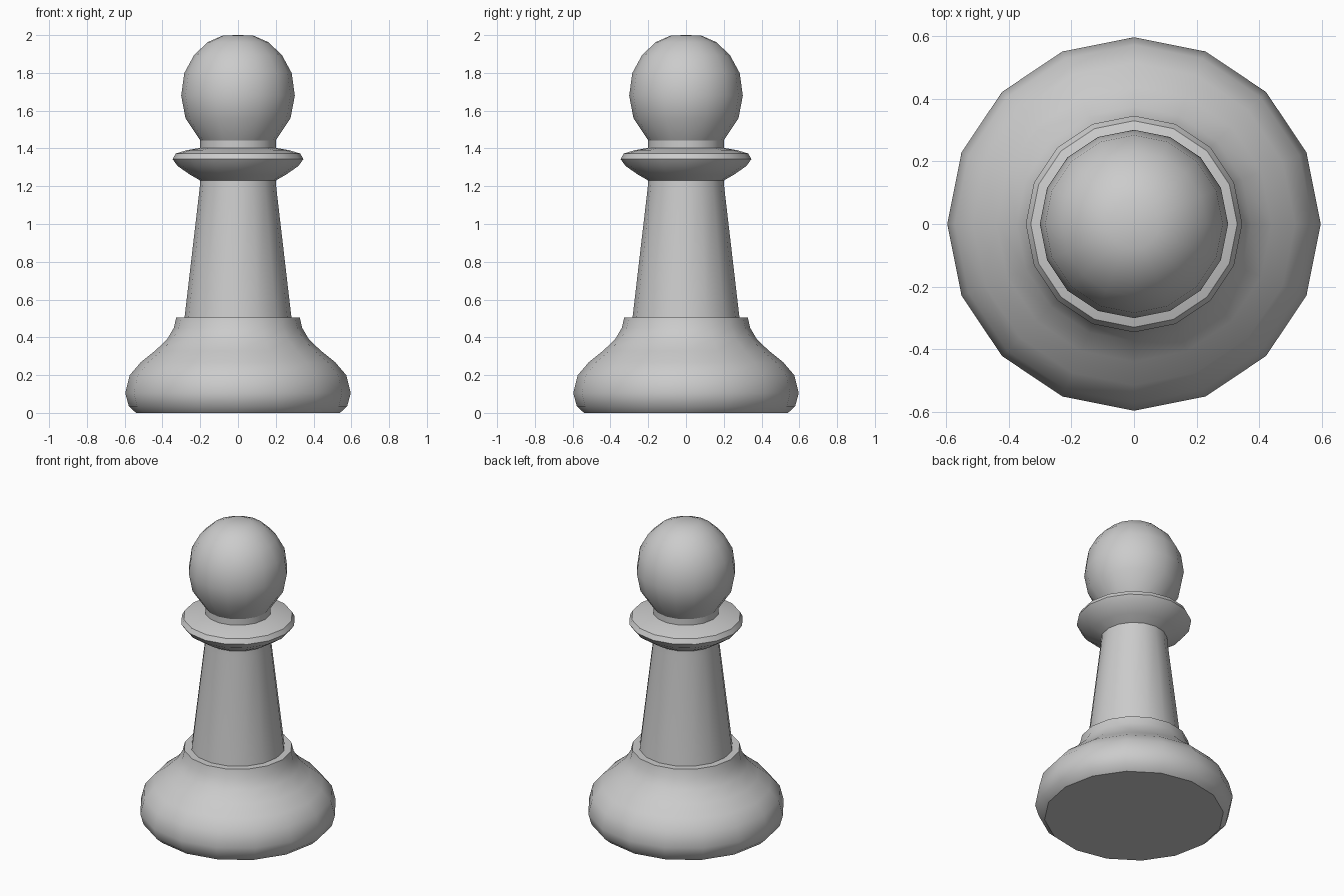
import bpy, bmesh
from math import cos, sin, tau, radians

if "Cube" in bpy.data.objects:
    bpy.data.objects.remove(bpy.data.objects["Cube"])

SIDES = 16


def lathe(name, profile):
    """Revolve (radius, z) points, bottom to top; radius 0 makes a pole."""
    bm = bmesh.new()
    rings = []
    for r, z in profile:
        if r == 0:
            rings.append([bm.verts.new((0, 0, z))] * SIDES)
        else:
            rings.append([bm.verts.new((r * cos(tau * i / SIDES), r * sin(tau * i / SIDES), z))
                          for i in range(SIDES)])
    for low, high in zip(rings, rings[1:]):
        for i in range(SIDES):
            j = (i + 1) % SIDES
            corners = list(dict.fromkeys((low[i], low[j], high[j], high[i])))
            bm.faces.new(corners)
    mesh = bpy.data.meshes.new(name)
    bm.to_mesh(mesh)
    bm.free()
    obj = bpy.data.objects.new(name, mesh)
    bpy.context.collection.objects.link(obj)
    bpy.ops.object.select_all(action='DESELECT')
    obj.select_set(True)
    bpy.context.view_layer.objects.active = obj
    bpy.ops.object.shade_smooth_by_angle(angle=radians(40))
    return obj


# Wide rounded foot with a flat ledge around the stem
lathe("base", [(0, 0), (0.54, 0), (0.578, 0.035), (0.597, 0.105), (0.573, 0.2),
               (0.515, 0.268), (0.44, 0.328), (0.375, 0.39), (0.34, 0.45),
               (0.327, 0.505), (0.283, 0.505)])

# Tapered stem
lathe("stem", [(0.283, 0.505), (0.203, 1.19), (0.2, 1.23)])

# Flared collar disc and short neck
lathe("collar", [(0.2, 1.23), (0.255, 1.262), (0.32, 1.307), (0.346, 1.343),
                 (0.33, 1.373), (0.27, 1.391), (0.2, 1.403)])
lathe("neck", [(0.2, 1.403), (0.2, 1.443)])

# Ball head
lathe("head", [(0.2, 1.443), (0.278, 1.56), (0.301, 1.68), (0.284, 1.8),
               (0.232, 1.895), (0.16, 1.963), (0.08, 1.998), (0, 2.0)])
